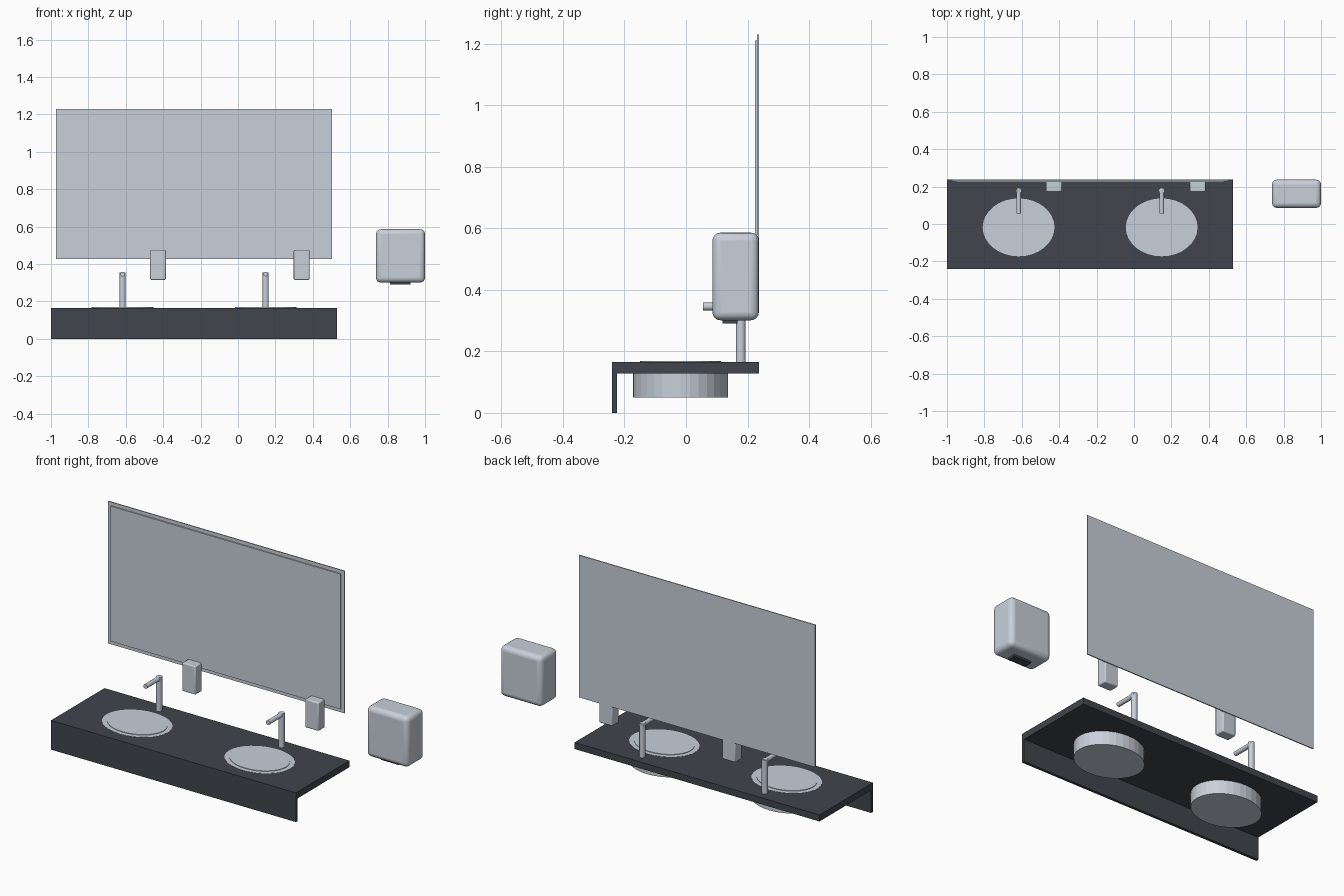
import bpy
import math

if "Cube" in bpy.data.objects:
    bpy.data.objects.remove(bpy.data.objects["Cube"])


def material(name, rgb):
    m = bpy.data.materials.new(name)
    m.use_nodes = True
    m.diffuse_color = (*rgb, 1)
    m.node_tree.nodes["Principled BSDF"].inputs["Base Color"].default_value = (*rgb, 1)
    return m


light = material("light_grey", (0.58, 0.63, 0.70))
dark = material("dark_grey", (0.052, 0.060, 0.073))


def finish(name, mat):
    ob = bpy.context.object
    ob.name = name
    ob.data.name = name
    ob.data.materials.append(mat)
    return ob


def box(name, mat, x, y, z, bevel=0, segments=4):
    """Box from (low, high) pairs, with optional rounded edges."""
    spans = (x, y, z)
    bpy.ops.mesh.primitive_cube_add(size=1, location=[(a + b) / 2 for a, b in spans])
    bpy.context.object.scale = [b - a for a, b in spans]
    bpy.ops.object.transform_apply(location=False, rotation=False, scale=True)
    ob = finish(name, mat)
    if bevel:
        mod = ob.modifiers.new("rounded_edges", "BEVEL")
        mod.width = bevel
        mod.segments = segments
        bpy.ops.object.shade_smooth_by_angle(angle=math.radians(40))
    return ob


def cylinder(name, mat, centre, rx, ry, depth, sides=32, tilt=0, smooth=False):
    bpy.ops.mesh.primitive_cylinder_add(vertices=sides, radius=1, depth=depth,
                                        location=centre, rotation=(tilt, 0, 0))
    bpy.context.object.scale = (rx, ry, 1)
    bpy.ops.object.transform_apply(location=False, rotation=True, scale=True)
    ob = finish(name, mat)
    if smooth:
        bpy.ops.object.shade_smooth_by_angle(angle=math.radians(40))
    return ob


# Counter slab and front apron
box("counter_top", dark, (-1.0, 0.53), (-0.237, 0.237), (0.128, 0.165))
box("counter_apron", dark, (-1.0, 0.53), (-0.24, -0.224), (0.0, 0.165))

# Basins with taps, one set per washing place
for side, x in (("right", -0.617), ("left", 0.148)):
    cylinder(f"{side}_basin", light, (x, -0.018, 0.1082), 0.192, 0.155, 0.1156)
    cylinder(f"{side}_basin_inset", light, (x, -0.018, 0.167), 0.165, 0.131, 0.004)
    cylinder(f"{side}_tap_post", light, (x, 0.178, 0.26), 0.016, 0.016, 0.192,
             sides=24, smooth=True)
    cylinder(f"{side}_tap_spout", light, (x, 0.122, 0.346), 0.0125, 0.0125, 0.134,
             sides=24, tilt=math.pi / 2, smooth=True)

# Soap dispensers
for side, x in (("right", -0.428), ("left", 0.34)):
    box(f"{side}_soap_dispenser", light, (x - 0.042, x + 0.042), (0.172, 0.232),
        (0.315, 0.476), bevel=0.006, segments=2)

# Mirror: back plate and raised glass
box("mirror_frame", light, (-0.973, 0.502), (0.231, 0.237), (0.427, 1.23))
box("mirror_glass", light, (-0.953, 0.482), (0.224, 0.231), (0.447, 1.21))

# Hand dryer and its outlet
box("hand_dryer", light, (0.738, 1.0), (0.086, 0.237), (0.301, 0.586), bevel=0.026)
box("hand_dryer_outlet", dark, (0.812, 0.922), (0.118, 0.167), (0.29, 0.305))
